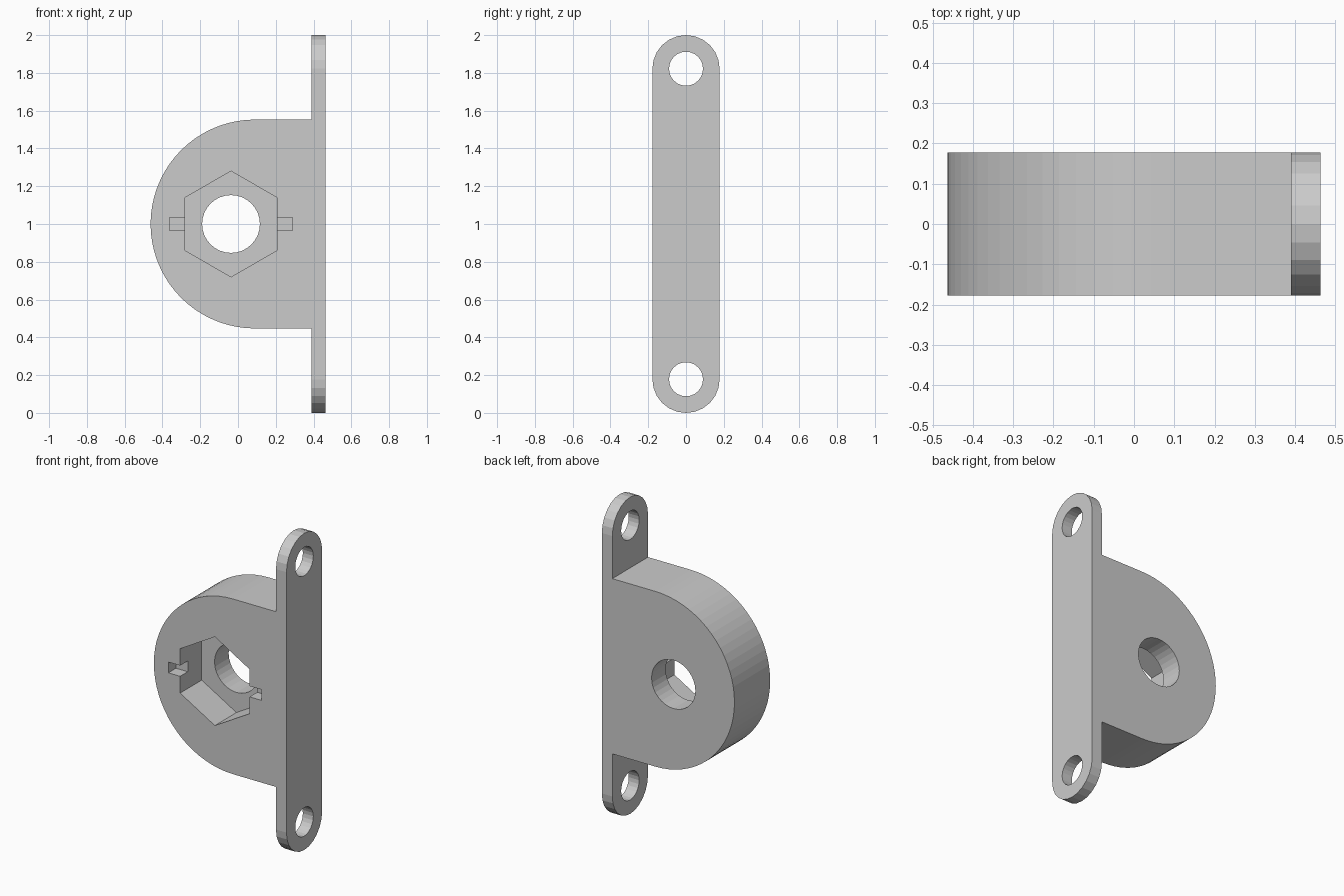
import bpy, bmesh
from math import sin, cos, pi
from mathutils import Vector

if "Cube" in bpy.data.objects:
    bpy.data.objects.remove(bpy.data.objects["Cube"])


def arc(cx, cz, r, start, end, steps):
    return [(cx + r * cos(start + (end - start) * i / steps),
             cz + r * sin(start + (end - start) * i / steps)) for i in range(steps + 1)]


def circle(cx, cz, r, n, start=0.0):
    return arc(cx, cz, r, start, start + 2 * pi, n)[:-1]


def box_profile(x0, x1, z0, z1):
    return [(x0, z0), (x1, z0), (x1, z1), (x0, z1)]


def prism(name, profile, lo, hi, axis):
    """Extrude a 2D profile (u, z) from lo to hi along axis 'x' or 'y'."""
    bm = bmesh.new()
    place = (lambda u, z, d: (d, u, z)) if axis == 'x' else (lambda u, z, d: (u, d, z))
    face = bm.faces.new([bm.verts.new(place(u, z, lo)) for u, z in profile])
    out = bmesh.ops.extrude_face_region(bm, geom=[face])
    shift = Vector(place(0, 0, hi - lo))
    bmesh.ops.translate(bm, vec=shift,
                        verts=[v for v in out['geom'] if isinstance(v, bmesh.types.BMVert)])
    bmesh.ops.recalc_face_normals(bm, faces=bm.faces)
    mesh = bpy.data.meshes.new(name)
    bm.to_mesh(mesh)
    bm.free()
    obj = bpy.data.objects.new(name, mesh)
    bpy.context.collection.objects.link(obj)
    return obj


def combine(target, other, operation):
    mod = target.modifiers.new(operation, 'BOOLEAN')
    mod.operation, mod.object, mod.solver = operation, other, 'EXACT'
    bpy.context.view_layer.objects.active = target
    bpy.ops.object.modifier_apply(modifier=mod.name)
    bpy.data.objects.remove(other)


W = 0.178            # half depth of the whole part
MID = 1.0            # height of the symmetry plane
BORE_X = -0.037      # centre of the bore and nut pocket

# Rounded housing block
R = 0.553
housing = arc(0.09, MID, R, pi / 2, 3 * pi / 2, 36) + [(0.43, MID - R), (0.43, MID + R)]
bracket = prism("bearing_bracket", housing, -W, W, 'y')

# Mounting plate with round ends
plate = arc(0, 2 - W, W, 0, pi, 12) + arc(0, W, W, pi, 2 * pi, 12)
combine(bracket, prism("mounting_plate", plate, 0.39, 0.463, 'x'), 'UNION')

# Screw holes at both ends of the plate
for side in (-1, 1):
    hole = prism("screw_hole", circle(0, MID + side * 0.822, 0.09, 24), 0.3, 0.6, 'x')
    combine(bracket, hole, 'DIFFERENCE')

# Through bore, hexagonal pocket and shallow key slots in the front
cuts = [
    ("bore", circle(BORE_X, MID, 0.153, 32), -0.3, 0.3),
    ("hex_pocket", circle(BORE_X, MID, 0.28, 6, pi / 2), -0.3, -W + 0.215),
    ("key_slot", box_profile(BORE_X - 0.325, BORE_X + 0.325, MID - 0.034, MID + 0.034),
     -0.3, -W + 0.076),
]
for name, profile, lo, hi in cuts:
    combine(bracket, prism(name, profile, lo, hi, 'y'), 'DIFFERENCE')
